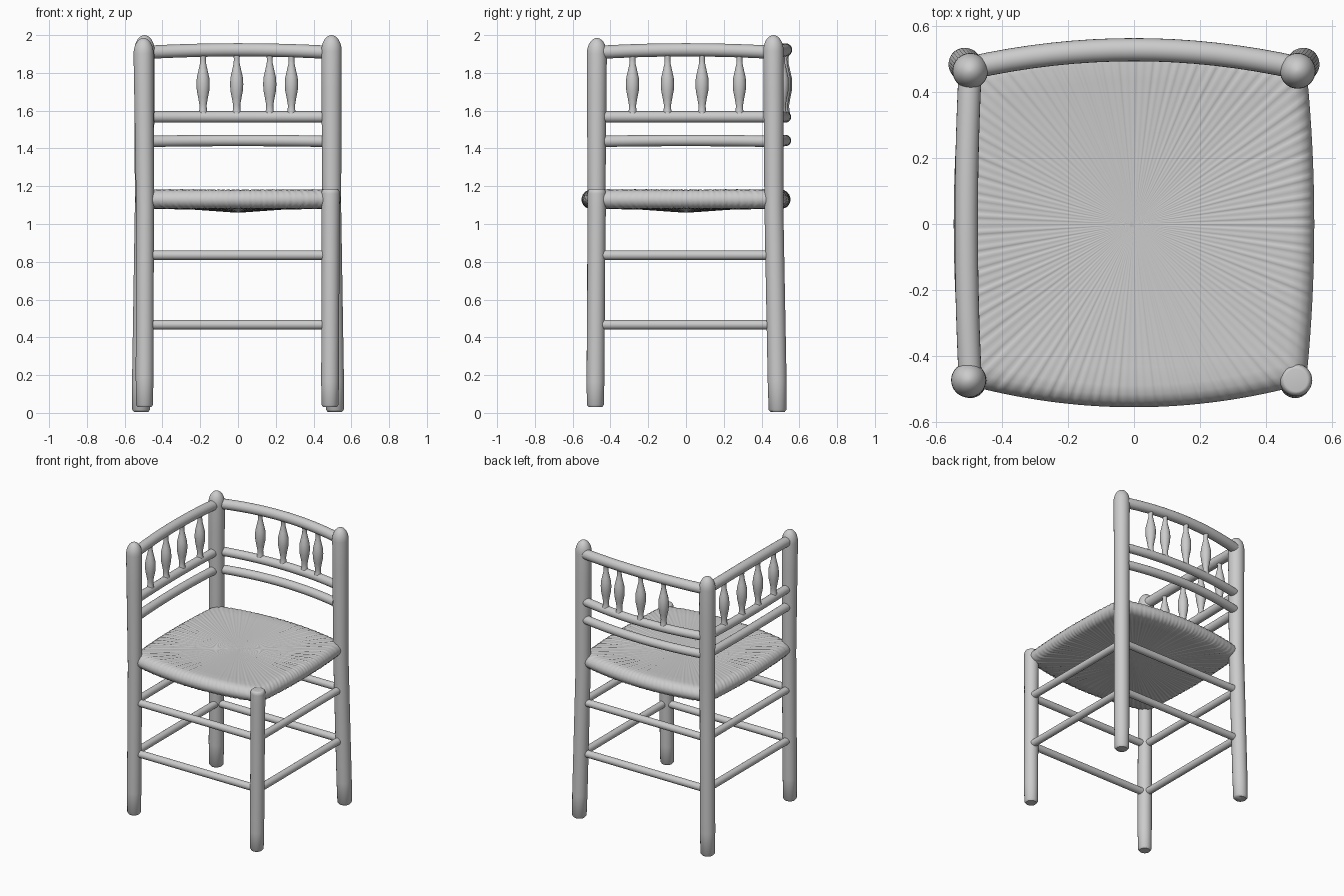
import bpy, bmesh, math
from mathutils import Vector

if "Cube" in bpy.data.objects:
    bpy.data.objects.remove(bpy.data.objects["Cube"], do_unlink=True)


def make_material(name, colour):
    mat = bpy.data.materials.new(name)
    mat.use_nodes = True
    mat.diffuse_color = colour
    mat.node_tree.nodes["Principled BSDF"].inputs["Base Color"].default_value = colour
    return mat


GREY = make_material("pale grey", (0.6, 0.6, 0.6, 1))


def finish(name, bm, angle=50):
    bmesh.ops.recalc_face_normals(bm, faces=bm.faces)
    mesh = bpy.data.meshes.new(name)
    bm.to_mesh(mesh)
    bm.free()
    mesh.materials.append(GREY)
    obj = bpy.data.objects.new(name, mesh)
    bpy.context.collection.objects.link(obj)
    bpy.ops.object.select_all(action="DESELECT")
    obj.select_set(True)
    bpy.context.view_layer.objects.active = obj
    bpy.ops.object.shade_smooth_by_angle(angle=math.radians(angle))
    return obj


def bridge(bm, rings):
    n = len(rings[0])
    for a, b in zip(rings, rings[1:]):
        for i in range(n):
            j = (i + 1) % n
            bm.faces.new((a[i], a[j], b[j], b[i]))


def tube(name, points, radii, sides=24):
    """Round bar swept along points with a radius at each."""
    pts = [Vector(p) for p in points]
    overall = (pts[-1] - pts[0]).normalized()
    base = Vector((0, 0, 1)).rotation_difference(overall)
    bm = bmesh.new()
    rings = []
    for k, (p, r) in enumerate(zip(pts, radii)):
        tangent = (pts[min(k + 1, len(pts) - 1)] - pts[max(k - 1, 0)]).normalized()
        turn = overall.rotation_difference(tangent) @ base
        angles = [2 * math.pi * i / sides for i in range(sides)]
        rings.append([bm.verts.new(p + turn @ Vector((r * math.cos(a), r * math.sin(a), 0)))
                      for a in angles])
    bridge(bm, rings)
    bm.faces.new(rings[0])
    bm.faces.new(rings[-1])
    return finish(name, bm)


def post(name, foot, knee, head, r_foot, r_head, domed):
    """Upright with a rounded foot, a slight bend and a domed or flat head."""
    foot, knee, head = Vector(foot), Vector(knee), Vector(head)
    pts, radii = [foot, foot + Vector((0, 0, 0.012))], [r_foot * 0.75, r_foot * 0.95]
    for k in range(1, 9):
        t = k / 8
        pts.append(foot.lerp(knee, t) + Vector((0, 0, 0.03 * (1 - t))))
        radii.append(r_foot)
    cap = 0.085 if domed else 0.025
    neck = head - Vector((0, 0, cap))
    for k in range(1, 5):
        pts.append(knee.lerp(neck, k / 4))
        radii.append(r_foot + (r_head - r_foot) * k / 4)
    for k in range(1, 8):
        a = math.pi / 2 * k / 7
        pts.append(neck + Vector((0, 0, cap * math.sin(a))))
        shrink = math.cos(a) if domed else 0.7 + 0.3 * math.cos(a)
        radii.append(r_head * max(shrink, 0.05))
    tube(name, pts, radii, 32)


def rail(name, start, end, r, bow=(0, 0, 0), steps=16):
    """Bar between two posts, bowed by an offset at its middle."""
    a, b, bow = Vector(start), Vector(end), Vector(bow)
    ts = [k / steps for k in range(steps + 1)]
    tube(name, [a.lerp(b, t) + bow * 4 * t * (1 - t) for t in ts], [r] * len(ts))


# Uprights: three tall, one ending at the seat
for side, label in ((-1, "right"), (1, "left")):
    post("back_post_" + label, (side * 0.513, 0.485, 0.005), (side * 0.496, 0.465, 1.1),
         (side * 0.495, 0.463, 2.0), 0.05, 0.054, True)
post("front_post_right", (-0.495, -0.48, 0.03), (-0.492, -0.474, 1.1),
     (-0.5, -0.472, 1.985), 0.047, 0.053, True)
post("front_leg_left", (0.487, -0.48, 0.03), (0.49, -0.474, 0.9),
     (0.49, -0.472, 1.185), 0.047, 0.049, False)

# Stretchers on all four sides
X, Y = 0.495, 0.472
for level, z in (("lower", 0.467), ("upper", 0.835)):
    rail("stretcher_front_" + level, (-X, -Y, z), (X, -Y, z), 0.025)
    rail("stretcher_back_" + level, (-X, Y, z), (X, Y, z), 0.025)
    rail("stretcher_right_" + level, (-X, -Y, z), (-X, Y, z), 0.025)
    rail("stretcher_left_" + level, (X, -Y, z), (X, Y, z), 0.025)

# Bowed back rails and straighter side rails
BACK_BOW, SIDE_BOW = 0.055, 0.012
for level, z, r, rise in (("lower", 1.437, 0.03, 0.005), ("middle", 1.567, 0.03, 0),
                          ("top", 1.908, 0.035, 0.014)):
    rail("back_rail_" + level, (-X, Y, z), (X, Y, z), r, (0, BACK_BOW, rise))
    rail("side_rail_" + level, (-X, -Y, z), (-X, Y, z), r, (-SIDE_BOW, 0, rise))


# Turned spindles
def spindle(name, x, y):
    profile = [(1.585, 0.024), (1.605, 0.02), (1.63, 0.019), (1.67, 0.026), (1.705, 0.033),
               (1.74, 0.035), (1.775, 0.033), (1.81, 0.025), (1.85, 0.016), (1.875, 0.015),
               (1.9, 0.019)]
    tube(name, [(x, y, z) for z, _ in profile], [r for _, r in profile])


for k, x in enumerate((-0.185, -0.007, 0.168, 0.283)):
    spindle(f"back_spindle_{k + 1}", x, Y + BACK_BOW * (1 - (x / X) ** 2))
for k, y in enumerate((-0.283, -0.098, 0.085, 0.283)):
    spindle(f"side_spindle_{k + 1}", -X - SIDE_BOW * (1 - (y / Y) ** 2), y)


# Woven seat: bowed square outline, rolled rim, radiating strands
def seat_outline(a):
    c, s = math.cos(a), math.sin(a)
    reach = 0.5
    for _ in range(12):
        half_x = 0.518 + 0.027 * (1 - min(1, (reach * s / 0.5) ** 2))
        half_y = 0.488 + 0.066 * (1 - min(1, (reach * c / 0.5) ** 2))
        reach = min(half_x / max(abs(c), 1e-6), half_y / max(abs(s), 1e-6))
    return reach * c, reach * s


def build_seat():
    count = 480
    profile = [(0.02, 1.168), (0.2, 1.17), (0.4, 1.172), (0.6, 1.175), (0.78, 1.179),
               (0.88, 1.182), (0.93, 1.179), (0.965, 1.168), (0.99, 1.15), (1, 1.13),
               (0.99, 1.11), (0.965, 1.092), (0.92, 1.082), (0.8, 1.082), (0.45, 1.078),
               (0.02, 1.06)]
    outline = [seat_outline(2 * math.pi * i / count) for i in range(count)]
    bm = bmesh.new()
    rings = []
    for t, z in profile:
        ring = []
        for i, (x, y) in enumerate(outline):
            ridge = 0.003 * t * math.cos(math.pi * i / 2) * (0.6 + 0.4 * math.sin(i * 0.7))
            lift = ridge if z > 1.13 else -ridge
            ring.append(bm.verts.new((x * t, y * t, z + lift)))
        rings.append(ring)
    bridge(bm, rings)
    bm.faces.new(rings[0])
    bm.faces.new(rings[-1])
    finish("woven_seat", bm, 80)


build_seat()
